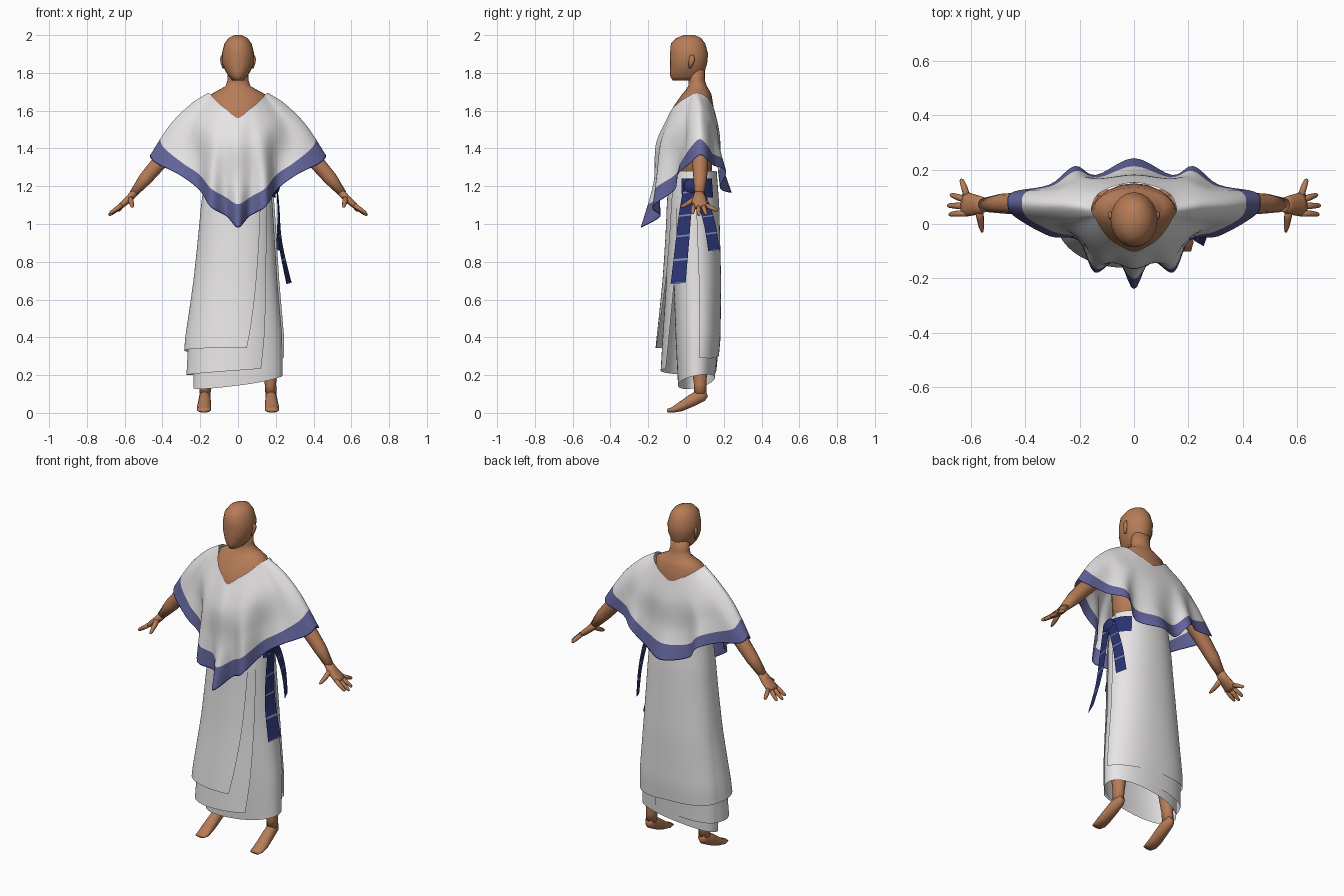
import bpy, bmesh, math
from mathutils import Vector as V

if "Cube" in bpy.data.objects:
    bpy.data.objects.remove(bpy.data.objects["Cube"])


def mat(name, r, g, b):
    m = bpy.data.materials.new(name)
    m.diffuse_color = (r, g, b, 1)
    m.use_nodes = True
    m.node_tree.nodes["Principled BSDF"].inputs["Base Color"].default_value = m.diffuse_color
    return m


SKIN = mat("skin", 0.47, 0.20, 0.095)
WHITE = mat("white cloth", 0.82, 0.80, 0.81)
BAND = mat("blue band", 0.125, 0.13, 0.33)
NAVY = mat("navy trim", 0.022, 0.032, 0.16)
PALE = mat("pale stripe", 0.25, 0.26, 0.45)


def grid(name, rows, mats, closed=False, caps=False, rule=None, mirror=False):
    """Skin a list of point rows; rule(row) picks the material."""
    bm = bmesh.new()
    vs = [[bm.verts.new(p) for p in r] for r in rows]
    n = len(rows[0])
    for i in range(len(rows) - 1):
        for j in range(n if closed else n - 1):
            k = (j + 1) % n
            f = bm.faces.new((vs[i][j], vs[i][k], vs[i + 1][k], vs[i + 1][j]))
            f.material_index = rule(i) if rule else 0
    if caps:
        bm.faces.new(vs[0])
        bm.faces.new(vs[-1])
    bmesh.ops.recalc_face_normals(bm, faces=bm.faces)
    me = bpy.data.meshes.new(name)
    bm.to_mesh(me)
    bm.free()
    for m in mats:
        me.materials.append(m)
    me.shade_smooth()
    ob = bpy.data.objects.new(name, me)
    bpy.context.collection.objects.link(ob)
    if mirror:
        ob.modifiers.new("mirror", 'MIRROR')
    return ob


def spline(pts, steps, cyclic=False):
    """Catmull-Rom through points."""
    pts = [V(p) for p in pts]
    n = len(pts)
    get = (lambda i: pts[i % n]) if cyclic else (lambda i: pts[max(0, min(n - 1, i))])
    out = []
    for i in range(n if cyclic else n - 1):
        a, b, c, d = (get(i + k) for k in (-1, 0, 1, 2))
        for s in range(steps):
            t = s / steps
            out.append(0.5 * (2 * b + (c - a) * t + (2 * a - 5 * b + 4 * c - d) * t * t
                              + (3 * b - a - 3 * c + d) * t ** 3))
    if not cyclic:
        out.append(pts[-1])
    return out


def stack(name, rings, n=20):
    """Horizontal ellipses: z, half width, front y, back y."""
    rows = []
    for z, rx, yf, yb in rings:
        rows.append([(rx * math.sin(a), (yf + yb) / 2 - (yb - yf) / 2 * math.cos(a), z)
                     for a in (2 * math.pi * k / n for k in range(n))])
    return grid(name, rows, [SKIN], True, True)


def limb(name, pts, side, n=10):
    """Mirrored tube: x, y, z, radius along side axis, other radius."""
    rows = []
    side = V(side)
    for i, p in enumerate(pts):
        d = V(pts[min(i + 1, len(pts) - 1)][:3]) - V(pts[max(i - 1, 0)][:3])
        u = (side - d * side.dot(d) / d.length_squared).normalized()
        w = d.cross(u).normalized()
        rows.append([V(p[:3]) + u * p[3] * math.cos(a) + w * p[4] * math.sin(a)
                     for a in (2 * math.pi * k / n for k in range(n))])
    return grid(name, rows, [SKIN], True, True, mirror=True)


# Head, neck and torso
stack("head", [(2.0, .02, -.01, .045), (1.985, .05, -.05, .08), (1.955, .072, -.08, .102),
               (1.90, .086, -.085, .117), (1.85, .084, -.086, .112), (1.81, .067, -.086, .10),
               (1.78, .048, -.083, .09), (1.76, .03, -.07, .07)])
stack("torso", [(1.84, .055, .005, .10), (1.76, .056, .012, .10), (1.73, .066, .012, .11),
                (1.705, .11, -.005, .125), (1.685, .147, -.022, .135), (1.62, .158, -.068, .146),
                (1.55, .158, -.1, .15), (1.40, .15, -.09, .145), (1.2, .15, -.07, .13)])
limb("ears", [(.078, .02, 1.825, .005, .007), (.084, .026, 1.85, .007, .013),
              (.089, .032, 1.875, .007, .016), (.084, .032, 1.893, .004, .009)], (1, 0, 0), 8)

# Arms and hands
limb("arms", [(.13, .065, 1.575, .04, .04), (.22, .068, 1.535, .045, .045), (.41, .075, 1.333, .042, .043),
              (.49, .075, 1.24, .036, .038), (.555, .07, 1.16, .025, .022)], (0, 1, 0))
limb("palms", [(.545, .07, 1.17, .026, .022), (.575, .07, 1.135, .036, .02),
               (.615, .072, 1.10, .045, .017), (.63, .074, 1.088, .042, .012)], (0, 1, 0))
for i, (y0, tip) in enumerate([(.04, (.68, .035, 1.055)), (.065, (.685, .068, 1.045)),
                               (.088, (.675, .108, 1.05)), (.105, (.635, .165, 1.07))]):
    base = V((.615, y0, 1.10))
    tip = V(tip)
    limb("fingers_%d" % (i + 1), [(*base.lerp(tip, t), r, r) for t, r in
                                  ((0, .013), (.5, .012), (.9, .009), (1, .004))], (0, 1, 0), 7)
limb("thumbs", [(.57, .055, 1.14, .016, .016), (.565, .02, 1.115, .014, .014),
                (.56, -.015, 1.095, .010, .010), (.558, -.03, 1.09, .004, .004)], (0, 0, 1), 7)

# Legs and feet with raised heels
limb("legs", [(.175, .075, .10, .03, .034), (.172, .075, .15, .03, .034), (.165, .07, .30, .045, .05),
              (.13, .055, .60, .06, .06), (.09, .05, 1.0, .08, .08)], (1, 0, 0))
limb("feet", [(.173, .108, .105, .018, .02), (.175, .085, .095, .029, .036), (.177, .03, .065, .033, .034),
              (.18, -.03, .032, .037, .026), (.18, -.07, .016, .038, .016),
              (.18, -.10, .012, .03, .009)], (1, 0, 0))

# Poncho: half of its draping lines, each neck to hem, from front to back
FRONT = [[(0, -.10, 1.56), (0, -.16, 1.42), (0, -.172, 1.22), (0, -.24, .98)],
         [(.05, -.08, 1.60), (.065, -.14, 1.42), (.07, -.14, 1.24), (.06, -.135, 1.04)],
         [(.09, -.053, 1.63), (.12, -.125, 1.45), (.14, -.15, 1.28), (.145, -.178, 1.09)],
         [(.12, -.015, 1.66), (.175, -.07, 1.5), (.20, -.055, 1.34), (.205, -.06, 1.18)],
         [(.14, .02, 1.68), (.23, -.005, 1.545), (.28, -.015, 1.39), (.31, -.045, 1.26)],
         [(.15, .035, 1.69), (.245, .025, 1.60), (.345, .02, 1.475), (.44, .028, 1.325)]]
BACK = [[(.157, .055, 1.695), (.25, .068, 1.635), (.36, .072, 1.525), (.465, .075, 1.365)],
        [(.15, .08, 1.69), (.245, .108, 1.60), (.345, .118, 1.475), (.445, .118, 1.335)],
        [(.14, .10, 1.68), (.23, .138, 1.55), (.28, .14, 1.43), (.31, .145, 1.31)],
        [(.12, .118, 1.665), (.17, .16, 1.52), (.205, .18, 1.40), (.218, .213, 1.28)],
        [(.075, .138, 1.635), (.11, .167, 1.5), (.125, .165, 1.34), (.14, .18, 1.19)],
        [(0, .152, 1.60), (0, .178, 1.48), (0, .19, 1.33), (0, .242, 1.165)]]
half = FRONT + BACK
lines = half + [[(-x, y, z) for x, y, z in k] for k in half[-2:0:-1]]
around = [spline([k[i] for k in lines], 5, True) for i in range(4)]
cols = [spline(c, 16) for c in zip(*around)]
grid("poncho", list(zip(*cols)), [WHITE, BAND, NAVY], True,
     rule=lambda i: 2 if i == 47 else 1 if i >= 39 else 0)

# Wrapped robe: z, half width, front y, back y
PROFILE = [(1.30, .16, -.085, .15), (1.1, .183, -.085, .165), (.7, .208, -.065, .175),
           (.4, .234, -.055, .172), (.1, .236, -.04, .145)]


def body_at(z):
    for p, q in zip(PROFILE, PROFILE[1:]):
        if z >= q[0]:
            t = (p[0] - z) / (p[0] - q[0])
            return [u + (v - u) * t for u, v in zip(p, q)][1:]
    return PROFILE[-1][1:]


def robe(name, a0, a1, slant, grow, flare, hem):
    """Angle 0 is the front, positive toward +x; the front edge slants with height."""
    cols, n, m = [], 72, 24
    for j in range(n + 1):
        col = []
        for i in range(m + 1):
            end = a1 + slant * (1 - i / m)
            a = math.radians(a0 + (end - a0) * j / n)
            z = 1.28 + (hem(a) - 1.28) * i / m
            w, yf, yb = body_at(z)
            s, c = math.sin(a), math.cos(a)
            swell = (max(0, 1.2 - z) / .85) ** 1.3
            f = grow + swell * flare * (max(0, math.cos(a + .15)) ** 1.4 + .22 * max(0, -s) ** 2)
            x = w * math.copysign(abs(s) ** .92, s) + f * s
            y = (yf + yb) / 2 - (yb - yf) / 2 * math.copysign(abs(c) ** .92, c) - f * c
            col.append((x, y, z))
        cols.append(col)
    grid(name, list(zip(*cols)), [WHITE])


robe("robe_inner", -180, 180, 0, 0, 0, lambda a: .165 + .033 * math.sin(a) - .02 * math.cos(a))
robe("robe_middle", -200, 22, 35, .005, .07, lambda a: .225 + .025 * math.sin(a))
robe("robe_outer", -265, 7, 35, .011, .098,
     lambda a: .325 + .02 * math.cos(a) - .03 * max(0, math.sin(a)) * (a < -3.2))

# Belt at the +x side, knot and hanging tails
ring = []
for z in (1.24, 1.20, 1.14):
    w, yf, yb = body_at(z)
    ring.append([((w + .022) * math.sin(a), (yf + yb) / 2 - ((yb - yf) / 2 + .02) * math.cos(a), z)
                 for a in (math.radians(65 + 4 * k) for k in range(19))])
grid("belt", ring, [NAVY])


def tail(name, path, width, twist):
    pts = spline(path, 20)
    n = len(pts) - 1
    rows = [[p + V((twist * k * i / n, k * width(i / n) / 2, .004 * k)) for k in (-1, 0, 1)]
            for i, p in enumerate(pts)]
    grid(name, rows, [NAVY, PALE], rule=lambda i: 1 if i % 13 == 7 else 0)


tail("front_tail", [(.207, .02, 1.22), (.214, -.005, 1.05), (.228, -.022, .88), (.27, -.042, .685)],
     lambda t: .06 + .02 * t, .014)
tail("back_tail", [(.205, .04, 1.22), (.213, .088, 1.12), (.216, .125, 1.0), (.214, .148, .86)],
     lambda t: .06, -.012)
bpy.ops.mesh.primitive_uv_sphere_add(segments=12, ring_count=8, location=(.20, .03, 1.2))
knot = bpy.context.object
knot.name = "belt_knot"
knot.scale = (.022, .045, .04)
knot.data.materials.append(NAVY)
knot.data.shade_smooth()
